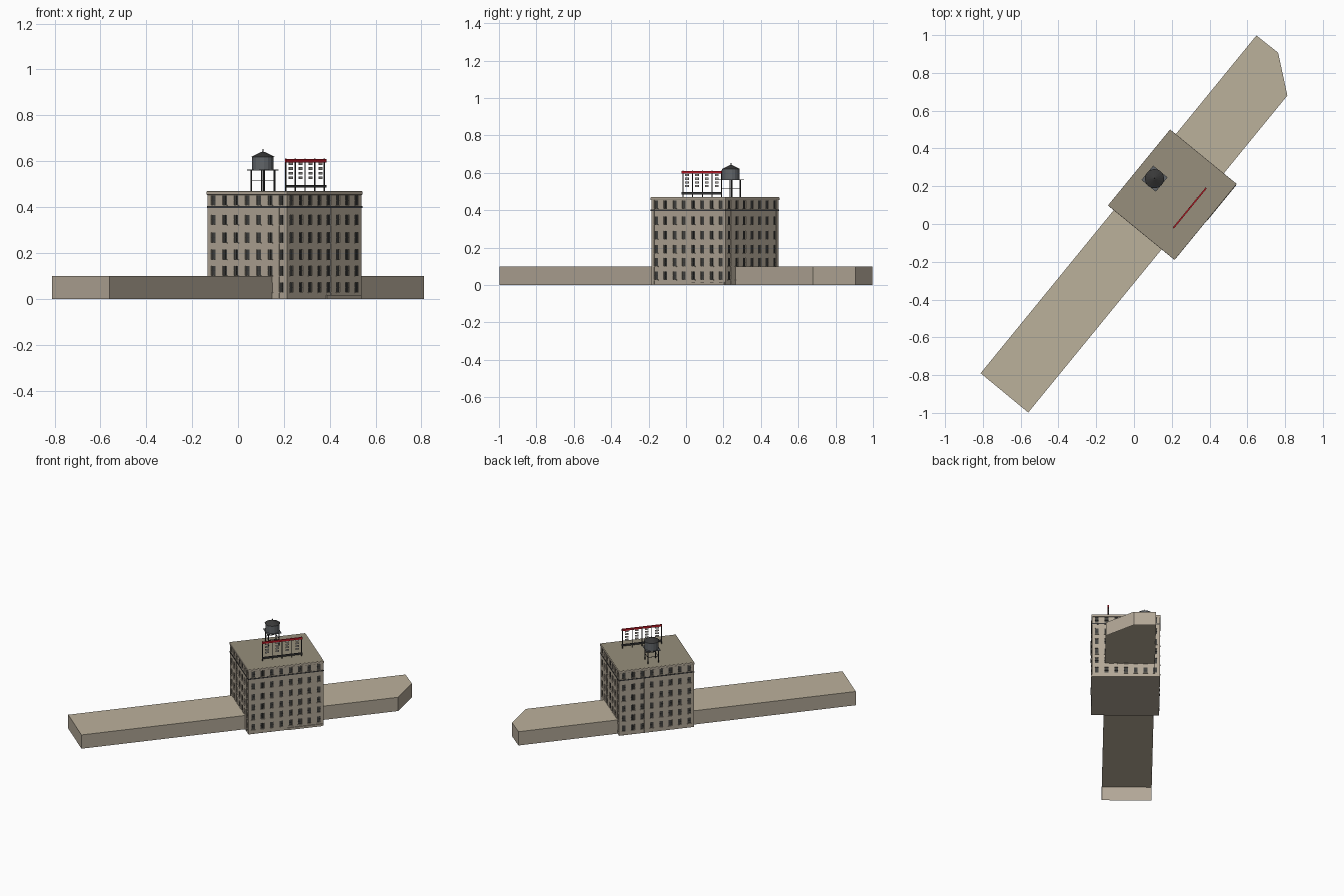
import bpy, bmesh, math
from mathutils import Matrix

if "Cube" in bpy.data.objects:
    bpy.data.objects.remove(bpy.data.objects["Cube"])

# Frame of the tower block: turned about z, local -Y is the long front face
M = Matrix.Translation((0.203, 0.155, 0)) @ Matrix.Rotation(math.radians(50.7), 4, 'Z')
HX, HY = 0.256, 0.224
ROWS = [0.05, 0.122, 0.193, 0.267, 0.345, 0.43]
WIN_W, WIN_H, DEPTH = 0.025, 0.042, 0.005


def material(name, rgb):
    m = bpy.data.materials.new(name)
    m.diffuse_color = (*rgb, 1)
    m.use_nodes = True
    m.node_tree.nodes["Principled BSDF"].inputs["Base Color"].default_value = m.diffuse_color
    return m


STONE = material("stone", (0.45, 0.39, 0.31))
ROOF = material("roof", (0.31, 0.275, 0.2))
LOW_ROOF = material("low_roof", (0.5, 0.44, 0.33))
GLASS = material("dark_glass", (0.06, 0.06, 0.055))
METAL = material("metal", (0.12, 0.13, 0.14))
DARK = material("dark_steel", (0.04, 0.04, 0.04))
RED = material("red", (0.55, 0.01, 0.02))
PALE = material("pale_panel", (0.45, 0.43, 0.4))


def finish(name, bm, mat, matrix=M):
    bmesh.ops.recalc_face_normals(bm, faces=bm.faces)
    me = bpy.data.meshes.new(name)
    bm.to_mesh(me)
    bm.free()
    ob = bpy.data.objects.new(name, me)
    ob.matrix_world = matrix
    me.materials.append(mat)
    bpy.context.collection.objects.link(ob)
    return ob


def add_box(bm, c, s, matrix=Matrix()):
    bmesh.ops.create_cube(bm, size=1, matrix=matrix @ Matrix.Translation(c) @ Matrix.Diagonal((*s, 1)))


def boxes(name, items, mat):
    bm = bmesh.new()
    for c, s in items:
        add_box(bm, c, s)
    return finish(name, bm, mat)


def cone(name, c, r1, r2, h, mat, sides=16):
    bm = bmesh.new()
    bmesh.ops.create_cone(bm, cap_ends=True, segments=sides, radius1=r1, radius2=r2, depth=h,
                          matrix=Matrix.Translation((c[0], c[1], c[2] + h / 2)))
    return finish(name, bm, mat)


# Long low wing with a clipped far end: open-bottomed walls and a flat roof
plan = [(-0.812, -0.79), (-0.56, -0.998), (0.812, 0.68), (0.763, 0.907), (0.648, 0.998)]
walls, roof = bmesh.new(), bmesh.new()
for i, (x, y) in enumerate(plan):
    x2, y2 = plan[(i + 1) % len(plan)]
    walls.faces.new([walls.verts.new(p) for p in ((x, y, 0), (x2, y2, 0), (x2, y2, 0.1), (x, y, 0.1))])
bmesh.ops.remove_doubles(walls, verts=walls.verts, dist=1e-5)
roof.faces.new([roof.verts.new((x, y, 0.1)) for x, y in plan])
finish("low_wing_walls", walls, STONE, Matrix())
finish("low_wing_roof", roof, LOW_ROOF, Matrix())

# Glazed core behind the masonry grid, and the floor slab
boxes("window_glass", [((0, 0, 0.232), (2 * (HX - DEPTH), 2 * (HY - DEPTH), 0.456))], GLASS)
boxes("floor_slab", [((0, 0, 0.002), (2 * HX, 2 * HY, 0.004))], STONE)


def facade(name, turn, half, dist, cols):
    """Piers, spandrels, sills and sash bars for one face."""
    rot = Matrix.Rotation(turn, 4, 'Z')
    pitch = 2 * half / cols
    xs = [-half + pitch * (i + 0.5) for i in range(cols)]
    wall, bars = bmesh.new(), bmesh.new()
    y = -dist + DEPTH / 2
    edges = [-half] + [e for x in xs for e in (x - WIN_W / 2, x + WIN_W / 2)] + [half]
    for a, b in zip(edges[::2], edges[1::2]):
        add_box(wall, ((a + b) / 2, y, 0.23), (b - a, DEPTH, 0.46), rot)
    levels = [0] + [e for z in ROWS for e in (z - WIN_H / 2, z + WIN_H / 2)] + [0.46]
    for a, b in zip(levels[::2], levels[1::2]):
        for x in xs:
            add_box(wall, (x, y + 0.0003, (a + b) / 2), (WIN_W, DEPTH - 0.0006, b - a), rot)
    for z in ROWS:
        for x in xs:
            add_box(wall, (x, -dist, z - WIN_H / 2 - 0.002), (WIN_W + 0.006, 0.004, 0.004), rot)
            add_box(bars, (x, y + 0.001, z), (WIN_W, 0.002, 0.002), rot)
            add_box(bars, (x, y + 0.001, z), (0.002, 0.002, WIN_H), rot)
    finish(name + "_wall", wall, STONE)
    finish(name + "_sash_bars", bars, DARK)


facade("front", 0, HX, HY, 8)
facade("back", math.pi, HX, HY, 8)
facade("left", -math.pi / 2, HY, HX, 7)
facade("right", math.pi / 2, HY, HX, 7)

# Belt course, cornice, roof and entrance step
boxes("belt_course", [((0, 0, 0.4), (2 * HX + 0.005, 2 * HY + 0.005, 0.007))], DARK)
cornice = boxes("cornice", [((0, 0, 0.461), (2 * HX + 0.008, 2 * HY + 0.008, 0.016))], STONE)
bev = cornice.modifiers.new("soft_edge", 'BEVEL')
bev.width, bev.segments = 0.003, 2
boxes("roof_deck", [((0, 0, 0.469), (2 * HX + 0.002, 2 * HY + 0.002, 0.002))], ROOF)
boxes("entrance_step", [((0.13, -HY - 0.002, 0.008), (0.24, 0.008, 0.016))], STONE)

# Water tower: legs, braces, platform, tank, conical lid
tx, ty, a = 0.006, 0.127, 0.036
frame = [((tx + i * a, ty + j * a, 0.515), (0.005, 0.005, 0.094)) for i in (-1, 1) for j in (-1, 1)]
for s in (-1, 1):
    frame.append(((tx, ty + s * a, 0.515), (2 * a, 0.003, 0.003)))
    frame.append(((tx + s * a, ty, 0.515), (0.003, 2 * a, 0.003)))
boxes("tank_legs", frame, DARK)
boxes("tank_platform", [((tx, ty, 0.562), (0.098, 0.098, 0.004))], METAL)
cone("water_tank", (tx, ty, 0.564), 0.047, 0.047, 0.056, METAL)
cone("tank_lid", (tx, ty, 0.619), 0.051, 0.006, 0.022, DARK)
cone("tank_finial", (tx, ty, 0.640), 0.003, 0.002, 0.012, DARK, 8)

# Roof billboard: posts, lower beam, red top beam, blank panels
sx, sy, L = 0.004, -0.116, 0.275
boxes("sign_posts", [((sx + L * (i / 4 - 0.5) * 0.97, sy + 0.004, 0.54), (0.004, 0.004, 0.142))
                     for i in range(5)], DARK)
boxes("sign_lower_beam", [((sx, sy, 0.491), (L, 0.007, 0.012))], DARK)
boxes("sign_top_beam", [((sx, sy, 0.602), (L, 0.008, 0.014))], RED)
boxes("sign_panels", [((sx + L * (i / 4 - 0.375), sy, 0.528 + 0.02 * k), (0.024, 0.003, 0.011))
                      for i in range(4) for k in range(4)], PALE)
